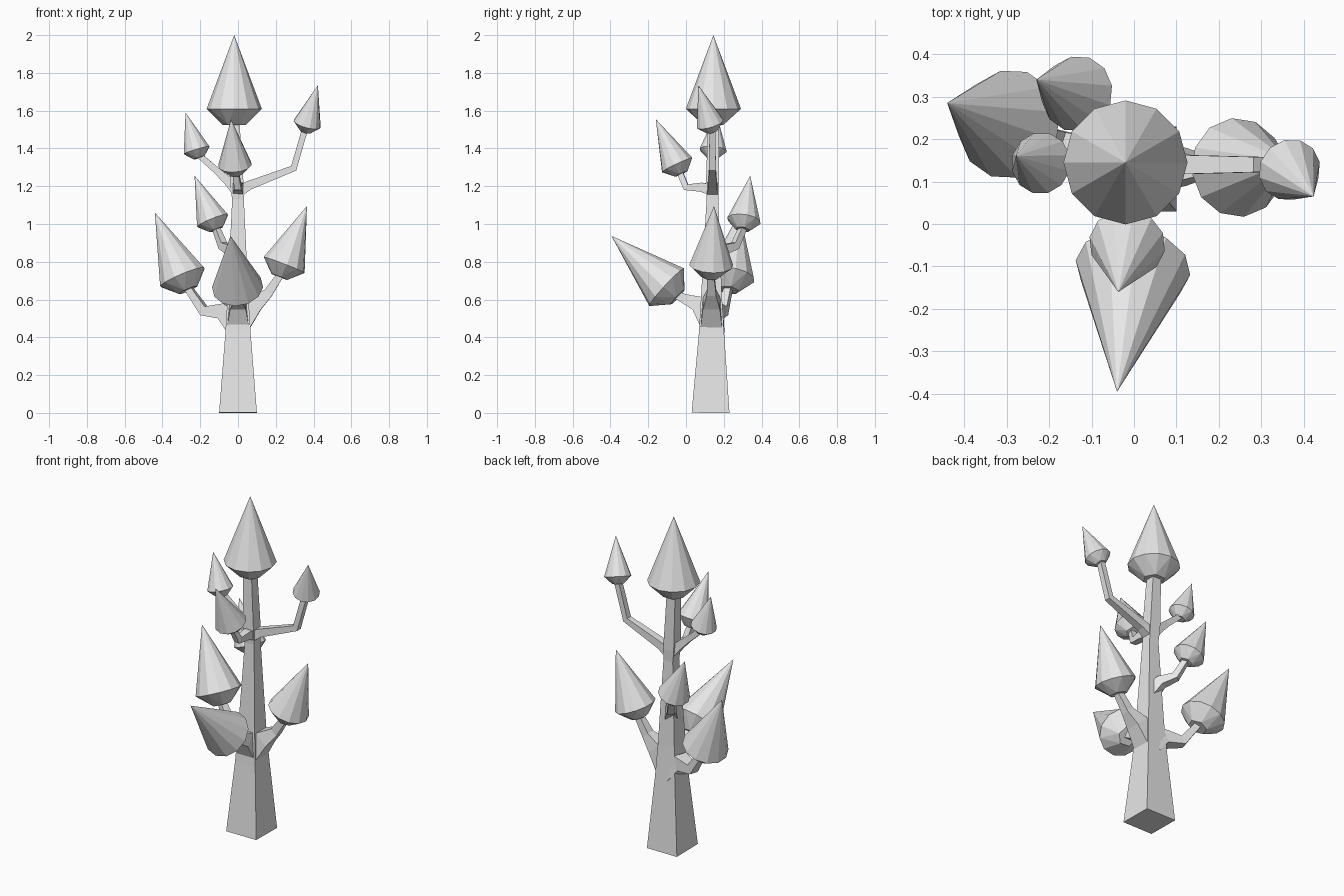
import bpy, bmesh, math
from mathutils import Vector

cube = bpy.data.objects.get("Cube")
if cube:
    bpy.data.objects.remove(cube, do_unlink=True)

# One grey for the whole tree
grey = bpy.data.materials.new("light_grey")
grey.use_nodes = True
colour = (0.8, 0.8, 0.8, 1)
grey.diffuse_color = colour
grey.node_tree.nodes["Principled BSDF"].inputs["Base Color"].default_value = colour


def finish(name, bm):
    bmesh.ops.recalc_face_normals(bm, faces=bm.faces[:])
    mesh = bpy.data.meshes.new(name)
    bm.to_mesh(mesh)
    bm.free()
    mesh.materials.append(grey)
    obj = bpy.data.objects.new(name, mesh)
    bpy.context.collection.objects.link(obj)


def limb(name, path, side):
    """Square section swept along (point, half width) pairs."""
    bm = bmesh.new()
    pts = [Vector(p) for p, _ in path]
    rings = []
    for i, (p, (_, r)) in enumerate(zip(pts, path)):
        before = (p - pts[i - 1]).normalized() if i else Vector()
        after = (pts[i + 1] - p).normalized() if i < len(pts) - 1 else Vector()
        up = side.cross((before + after).normalized()).normalized()
        rings.append([bm.verts.new(p + r * (a * side + b * up))
                      for a, b in ((-1, -1), (1, -1), (1, 1), (-1, 1))])
    for low, high in zip(rings, rings[1:]):
        for k in range(4):
            n = (k + 1) % 4
            bm.faces.new((low[k], low[n], high[n], high[k]))
    bm.faces.new(rings[0])
    bm.faces.new(rings[-1])
    finish(name, bm)


def branch(name, *path):
    run = Vector(path[-1][0]) - Vector(path[0][0])
    limb(name, path, Vector((-run.y, run.x, 0)).normalized())


def foliage(name, base, tip, radius):
    """Pointed cone: twelve-sided rim narrowing to a six-sided underside."""
    base, tip = Vector(base), Vector(tip)
    axis = (tip - base).normalized()
    turn = axis.to_track_quat('Z', 'Y')
    bm = bmesh.new()

    def ring(count, r, height):
        angles = [math.tau * k / count for k in range(count)]
        return [bm.verts.new(base + turn @ Vector((r * math.cos(a), r * math.sin(a), height)))
                for a in angles]

    cap = ring(6, radius * 0.42, 0)
    rim = ring(12, radius, radius * 0.58)
    top = bm.verts.new(tip)
    bm.faces.new(cap)
    for k in range(12):
        bm.faces.new((rim[k], rim[(k + 1) % 12], top))
    for k in range(6):
        n, mid = (k + 1) % 6, rim[2 * k + 1]
        bm.faces.new((cap[k], rim[2 * k], mid))
        bm.faces.new((cap[k], mid, cap[n]))
        bm.faces.new((cap[n], mid, rim[(2 * k + 2) % 12]))
    finish(name, bm)


# Trunk
limb("trunk", [((0, .13, 0), .1), ((0, .135, .42), .067), ((0, .135, .62), .055),
               ((0, .14, 1.13), .031), ((-.005, .14, 1.2), .035),
               ((-.02, .145, 1.54), .028)], Vector((1, 0, 0)))

# Lower branches
branch("lower_left_branch", ((.0, .135, .46), .06), ((.09, .135, .58), .045),
       ((.16, .135, .635), .025), ((.23, .13, .74), .018))
branch("lower_right_branch", ((0, .135, .47), .06), ((-.08, .155, .54), .042),
       ((-.18, .195, .54), .026), ((-.27, .227, .67), .018))
branch("lower_front_branch", ((0, .135, .47), .06), ((0, .06, .58), .042),
       ((0, -.01, .605), .025), ((0, -.06, .63), .02))

# Middle branch
branch("middle_right_branch", ((0, .14, .8), .035), ((-.035, .19, .865), .028),
       ((-.08, .26, .885), .02), ((-.117, .302, .98), .016))

# Upper branches
branch("upper_left_branch", ((0, .14, 1.17), .03), ((.06, .14, 1.205), .024),
       ((.295, .14, 1.295), .018), ((.357, .14, 1.51), .016))
branch("upper_right_branch", ((0, .14, 1.17), .03), ((-.05, .14, 1.225), .024),
       ((-.11, .14, 1.28), .018), ((-.213, .142, 1.37), .015))
branch("upper_front_branch", ((0, .14, 1.18), .03), ((0, .08, 1.195), .024),
       ((0, 0, 1.195), .018), ((-.014, -.035, 1.28), .016))

# Foliage
foliage("crown_foliage", (-.02, .145, 1.525), (-.02, .145, 2), .146)
foliage("upper_left_foliage", (.355, .14, 1.49), (.423, .065, 1.735), .075)
foliage("upper_right_foliage", (-.207, .14, 1.35), (-.278, .16, 1.59), .073)
foliage("upper_front_foliage", (-.012, -.025, 1.265), (-.037, -.16, 1.555), .09)
foliage("middle_right_foliage", (-.115, .3, .97), (-.23, .34, 1.255), .09)
foliage("lower_left_foliage", (.22, .13, .72), (.365, .148, 1.095), .117)
foliage("lower_right_foliage", (-.265, .225, .65), (-.44, .285, 1.06), .13)
foliage("lower_front_foliage", (.005, -.045, .612), (-.04, -.395, .937), .136)
